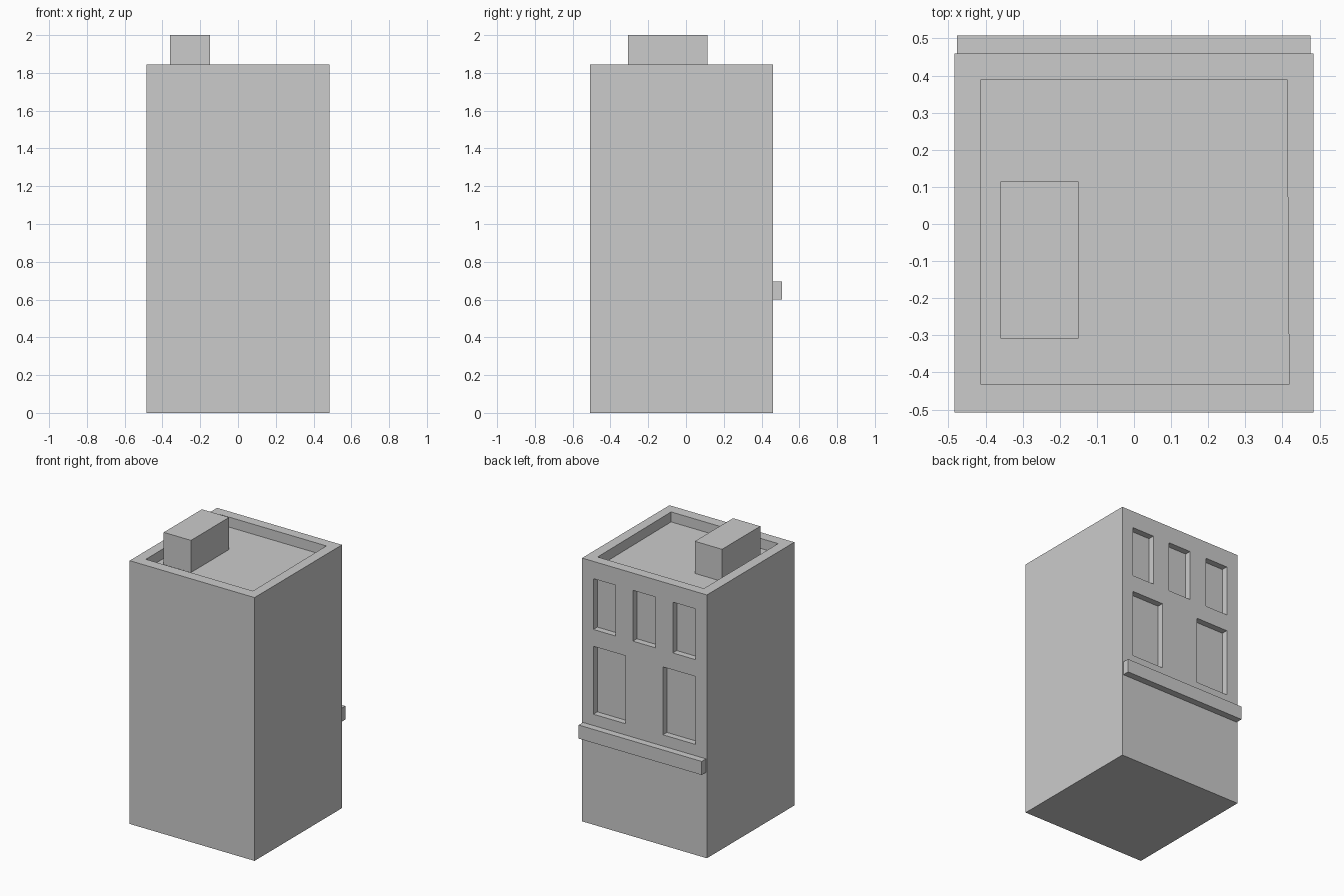
import bpy
import bmesh

if "Cube" in bpy.data.objects:
    bpy.data.objects.remove(bpy.data.objects["Cube"])


def add_box(bm, x, y, z):
    """Add an axis-aligned box spanning the given ranges."""
    verts = bmesh.ops.create_cube(bm, size=1)["verts"]
    for v in verts:
        v.co = (x[v.co.x > 0], y[v.co.y > 0], z[v.co.z > 0])
    return verts


def make_object(name, bm):
    mesh = bpy.data.meshes.new(name)
    bm.to_mesh(mesh)
    bm.free()
    obj = bpy.data.objects.new(name, mesh)
    bpy.context.collection.objects.link(obj)
    return obj


def box_object(name, x, y, z):
    bm = bmesh.new()
    add_box(bm, x, y, z)
    return make_object(name, bm)


BACK = 0.46
ROOF = 1.845
FLOOR = 1.775

# Main block, facade ledge and rooftop stair housing
body = box_object("building_body", (-0.484, 0.484), (-0.508, BACK), (0, ROOF))
box_object("facade_ledge", (-0.477, 0.476), (BACK, 0.508), (0.60, 0.695))
box_object("roof_housing", (-0.36, -0.149), (-0.308, 0.115), (FLOOR, 2.0))

# Sunken roof inside the parapet, with its slightly slanted right wall
cut = bmesh.new()
for v in add_box(cut, (-0.412, 0.412), (-0.432, 0.39), (FLOOR, ROOF + 0.1)):
    if v.co.x > 0 and v.co.y < 0:
        v.co.x = 0.418

# Window recesses: three small on the upper floor, two large below
rows = [
    ((1.368, 1.724), [(0.223, 0.396), (-0.085, 0.09), (-0.394, -0.22)]),
    ((0.774, 1.25), [(0.147, 0.396), (-0.394, -0.143)]),
]
for z_range, columns in rows:
    for x_range in columns:
        add_box(cut, x_range, (BACK - 0.044, BACK + 0.1), z_range)

cutter = make_object("recess_cutter", cut)
cutter.hide_render = True
cutter.display_type = "WIRE"

recesses = body.modifiers.new("recesses", "BOOLEAN")
recesses.operation = "DIFFERENCE"
recesses.solver = "EXACT"
recesses.object = cutter
